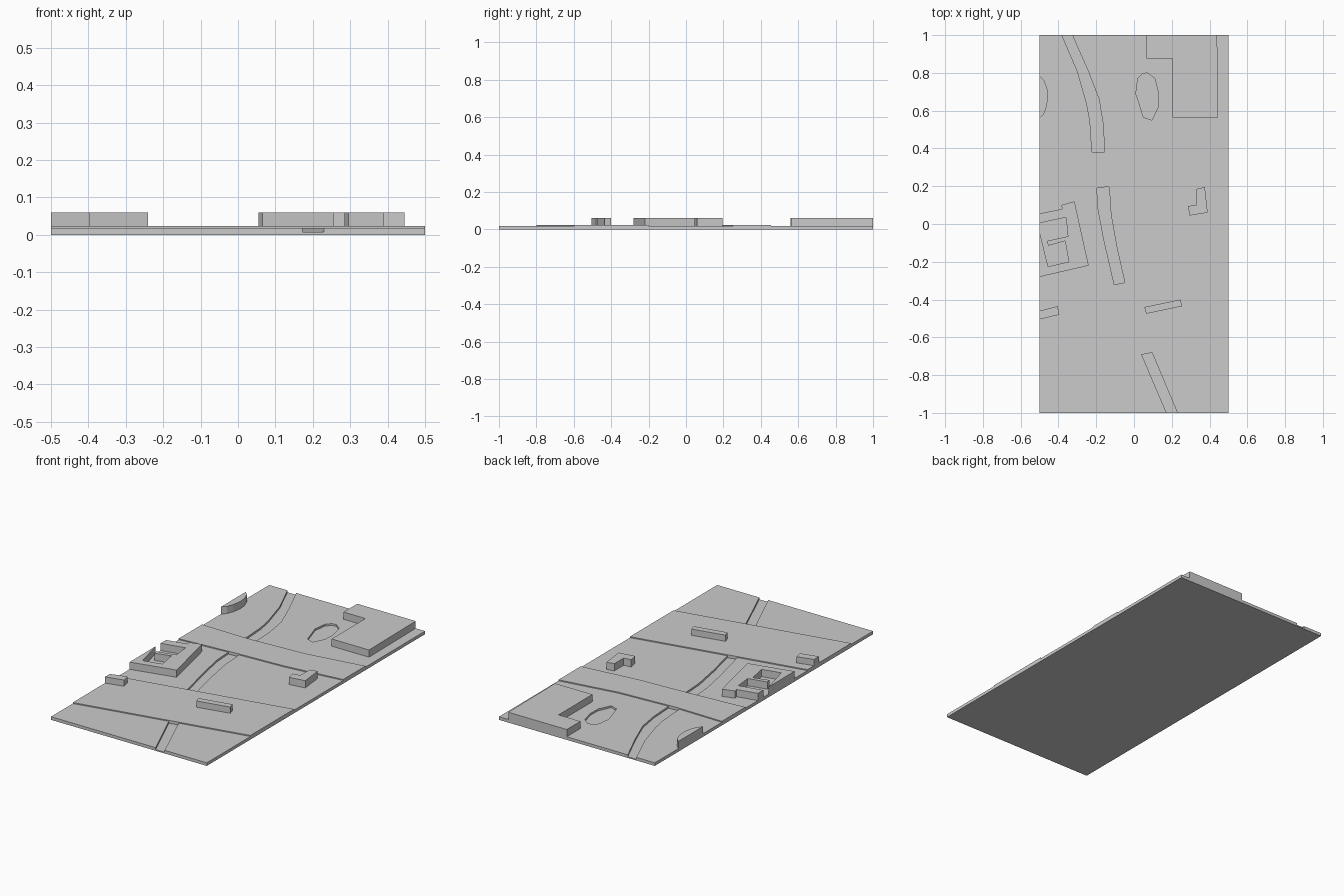
import bpy, bmesh

if "Cube" in bpy.data.objects:
    bpy.data.objects.remove(bpy.data.objects["Cube"])

GROUND, RAISED, FLOOR, ROOF = 0.018, 0.024, 0.007, 0.06


def prism(name, pts, z0, z1, open_bottom=False):
    """Flat outline extruded straight up."""
    bm = bmesh.new()
    face = bm.faces.new([bm.verts.new((x, y, z0)) for x, y in pts])
    top = bmesh.ops.extrude_face_region(bm, geom=[face], use_keep_orig=True)
    bmesh.ops.translate(bm, vec=(0, 0, z1 - z0),
                        verts=[g for g in top["geom"] if isinstance(g, bmesh.types.BMVert)])
    bmesh.ops.recalc_face_normals(bm, faces=bm.faces)
    if open_bottom:
        low = [f for f in bm.faces if all(v.co.z < z0 + 1e-5 for v in f.verts)]
        bmesh.ops.delete(bm, geom=low, context='FACES_ONLY')
    mesh = bpy.data.meshes.new(name)
    bm.to_mesh(mesh)
    bm.free()
    ob = bpy.data.objects.new(name, mesh)
    bpy.context.collection.objects.link(ob)
    return ob


def carve(target, name, pts):
    """Sink an outline into a ground strip."""
    cutter = prism(name, pts, FLOOR, 0.1)
    cutter.hide_render = True
    cutter.hide_set(True)
    mod = target.modifiers.new(name, 'BOOLEAN')
    mod.object = cutter
    mod.operation = 'DIFFERENCE'
    mod.solver = 'EXACT'


# ground strips, listed by their dividing lines from front to back
lines = [
    [(-.5, -1), (.5, -1)],
    [(-.5, -.8), (.5, -.6)],
    [(-.5, -.4), (.5, -.2)],
    [(-.5, .17), (-.15, .195), (.15, .21), (.5, .25)],
    [(-.5, .385), (-.2, .38), (.15, .4), (.5, .455)],
    [(-.5, 1), (.5, 1)],
]
names = ["front_field", "front_terrace", "middle_field", "cross_road", "back_field"]
strips = {}
for i, name in enumerate(names):
    z = RAISED if i in (1, 3) else GROUND
    strips[name] = prism(name, lines[i] + lines[i + 1][::-1], 0, z)

# sunken lanes and pond
carve(strips["front_field"], "front_lane_cutter",
      [(.01, -.62), (.07, -.62), (.242, -1.03), (.185, -1.03)])
carve(strips["middle_field"], "middle_lane_cutter",
      [(-.2, .25), (-.19, .08), (-.16, -.08), (-.1, -.34),
       (-.042, -.34), (-.09, -.13), (-.122, .05), (-.135, .25)])
carve(strips["back_field"], "back_lane_cutter",
      [(-.395, 1.03), (-.3, .81), (-.25, .635), (-.233, .545), (-.22, .34),
       (-.153, .34), (-.164, .53), (-.185, .66), (-.243, .81), (-.34, 1.03)])
carve(strips["back_field"], "pond_cutter",
      [(.07, .8), (.11, .77), (.13, .69), (.128, .62), (.095, .55), (.05, .565),
       (.03, .63), (.01, .69), (.02, .77), (.045, .795)])

# buildings
buildings = {
    "courtyard_building": (GROUND, [
        (-.5, .055), (-.38, .08), (-.385, .1), (-.315, .12), (-.24, -.22), (-.5, -.28),
        (-.5, -.04), (-.455, -.225), (-.345, -.2), (-.365, -.09), (-.455, -.115),
        (-.46, -.09), (-.35, -.065), (-.36, .035), (-.5, .005)]),
    "edge_block": (RAISED, [(-.5, -.46), (-.405, -.435), (-.395, -.48), (-.5, -.505)]),
    "long_block": (RAISED, [(.055, -.44), (.245, -.4), (.255, -.435), (.065, -.475)]),
    "corner_building": (GROUND, [
        (.33, .185), (.375, .195), (.39, .06), (.295, .045), (.285, .095), (.33, .1)]),
    "large_hall": (GROUND, [
        (.065, 1), (.065, .875), (.205, .875), (.205, .565), (.445, .565), (.44, 1)]),
    "round_building": (GROUND, [
        (-.5, .785), (-.475, .76), (-.458, .71), (-.455, .67), (-.463, .62),
        (-.478, .58), (-.5, .56)]),
}
for name, (z, pts) in buildings.items():
    prism(name, pts, z, ROOF, open_bottom=True)
